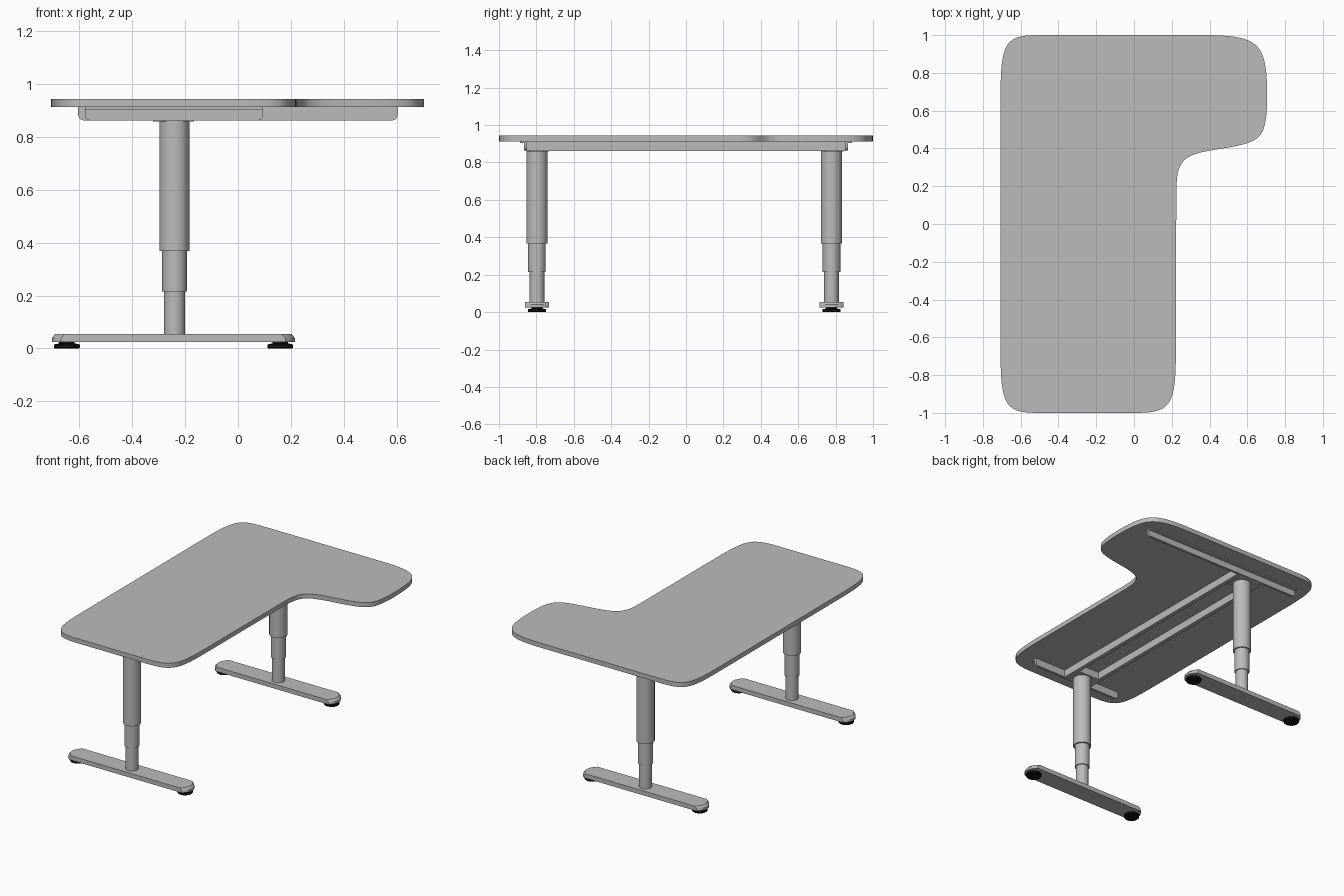
import bpy, bmesh, math
from mathutils import Vector
from mathutils.geometry import interpolate_bezier

cube = bpy.data.objects.get("Cube")
if cube:
    bpy.data.objects.remove(cube, do_unlink=True)


def material(name, rgb):
    m = bpy.data.materials.new(name)
    m.use_nodes = True
    m.diffuse_color = (*rgb, 1)
    m.node_tree.nodes["Principled BSDF"].inputs["Base Color"].default_value = (*rgb, 1)
    return m


GREY = material("light grey", (0.5, 0.5, 0.5))
BLACK = material("black rubber", (0.006, 0.006, 0.006))


def finish(name, bm, mat, smooth=False):
    bmesh.ops.recalc_face_normals(bm, faces=bm.faces)
    mesh = bpy.data.meshes.new(name)
    bm.to_mesh(mesh)
    bm.free()
    mesh.materials.append(mat)
    ob = bpy.data.objects.new(name, mesh)
    bpy.context.collection.objects.link(ob)
    if smooth:
        bpy.ops.object.select_all(action="DESELECT")
        ob.select_set(True)
        bpy.context.view_layer.objects.active = ob
        bpy.ops.object.shade_smooth_by_angle(angle=math.radians(35))
    return ob


def prism(name, points, offset, mat=GREY, smooth=False):
    """Extrude a closed outline of 3D points along an offset."""
    bm = bmesh.new()
    face = bm.faces.new([bm.verts.new(p) for p in points])
    ext = bmesh.ops.extrude_face_region(bm, geom=[face])
    verts = [v for v in ext["geom"] if isinstance(v, bmesh.types.BMVert)]
    bmesh.ops.translate(bm, verts=verts, vec=offset)
    return finish(name, bm, mat, smooth)


def box(name, x0, x1, y0, y1, z0, z1):
    pts = [(x0, y0, z0), (x1, y0, z0), (x1, y1, z0), (x0, y1, z0)]
    return prism(name, pts, (0, 0, z1 - z0))


def lathe(name, x, y, profile, mat=GREY, sides=40):
    """Capped solid of revolution from (radius, height) pairs."""
    bm = bmesh.new()
    rings = []
    for r, z in profile:
        angles = [math.tau * i / sides for i in range(sides)]
        rings.append([bm.verts.new((x + r * math.cos(a), y + r * math.sin(a), z)) for a in angles])
    for a, b in zip(rings, rings[1:]):
        for i in range(sides):
            j = (i + 1) % sides
            bm.faces.new((a[i], a[j], b[j], b[i]))
    bm.faces.new(rings[0])
    bm.faces.new(rings[-1])
    return finish(name, bm, mat, True)


def soft_corner(start, corner, end, pull=0.9):
    p, c, q = Vector(start), Vector(corner), Vector(end)
    return [v.to_3d() for v in interpolate_bezier(p, p.lerp(c, pull), q.lerp(c, pull), q, 20)]


# L-shaped tabletop with soft corners
TOP_Z, TOP_T = 0.913, 0.031
corners = [
    ((-0.5, -1), (-0.707, -1), (-0.707, -0.65)),
    ((-0.707, 0.65), (-0.707, 1), (-0.5, 1)),
    ((0.35, 1), (0.707, 1), (0.705, 0.65)),
    ((0.705, 0.64), (0.695, 0.44), (0.5, 0.405)),
    ((0.45, 0.397), (0.225, 0.362), (0.224, 0.15)),
    ((0.222, -0.65), (0.222, -1), (0, -1)),
]
outline = []
for c in corners:
    outline += [(p.x, p.y, TOP_Z) for p in soft_corner(*c)]
prism("tabletop", outline, (0, 0, TOP_T), smooth=True)

# Angle rails across each end, lower corners rounded
RAIL_LOW, RAIL_HIGH, ROUND = 0.863, 0.91, 0.022


def angle_rail(name, x0, x1, side):
    pts = [(x1, RAIL_HIGH), (x0, RAIL_HIGH)]
    for cx, first in ((x0 + ROUND, 180), (x1 - ROUND, 270)):
        for i in range(6):
            a = math.radians(first + 18 * i)
            pts.append((cx + ROUND * math.cos(a), RAIL_LOW + ROUND + ROUND * math.sin(a)))
    prism(name + "_web", [(x, side * 0.85, z) for x, z in pts], (0, side * 0.016, 0), smooth=True)
    y0, y1 = sorted((side * 0.85, side * 0.887))
    box(name + "_flange", x0, x1, y0, y1, 0.905, TOP_Z)


angle_rail("front_rail", -0.58, 0.095, -1)
angle_rail("rear_rail", -0.605, 0.605, 1)

# Twin beams running between the rails
LEG_X = -0.24
for name, x in (("left_beam", -0.153), ("right_beam", -0.335)):
    box(name, x - 0.013, x + 0.013, -0.85, 0.85, 0.862, TOP_Z)

# Foot outline with bowed ends
FOOT_X, FOOT_HALF, FOOT_WIDE = -0.245, 0.46, 0.064


def foot(name, y):
    pts = []
    for s in (1, -1):
        for i in range(9):
            t = -1 + i / 4
            pts.append((s * (FOOT_HALF - 0.035 * t * t), s * t * FOOT_WIDE))
    bm = bmesh.new()
    layers = []
    for z, shrink in ((0.025, 0), (0.04, 0), (0.055, 0.014)):
        layers.append([bm.verts.new((FOOT_X + px - math.copysign(shrink, px), y + py, z)) for px, py in pts])
    n = len(pts)
    for a, b in zip(layers, layers[1:]):
        for i in range(n):
            j = (i + 1) % n
            bm.faces.new((a[i], a[j], b[j], b[i]))
    bm.faces.new(layers[0])
    bm.faces.new(layers[-1])
    finish(name, bm, GREY, True)


# Legs: bracket, telescopic column, foot and levelling pads
for end, y in (("front", -0.797), ("rear", 0.778)):
    box(end + "_bracket", LEG_X - 0.082, LEG_X + 0.074, y - 0.053, y + 0.065, 0.859, 0.91)
    lathe(end + "_column", LEG_X, y, [
        (0.04, 0.05), (0.04, 0.215), (0.047, 0.215), (0.047, 0.368),
        (0.057, 0.368), (0.057, 0.865)])
    foot(end + "_foot", y)
    for side, x in (("right", -0.648), ("left", 0.16)):
        lathe(f"{end}_{side}_pad", x, y, [
            (0.046, 0), (0.049, 0.004), (0.049, 0.015), (0.03, 0.019), (0.03, 0.027)], BLACK, 24)
